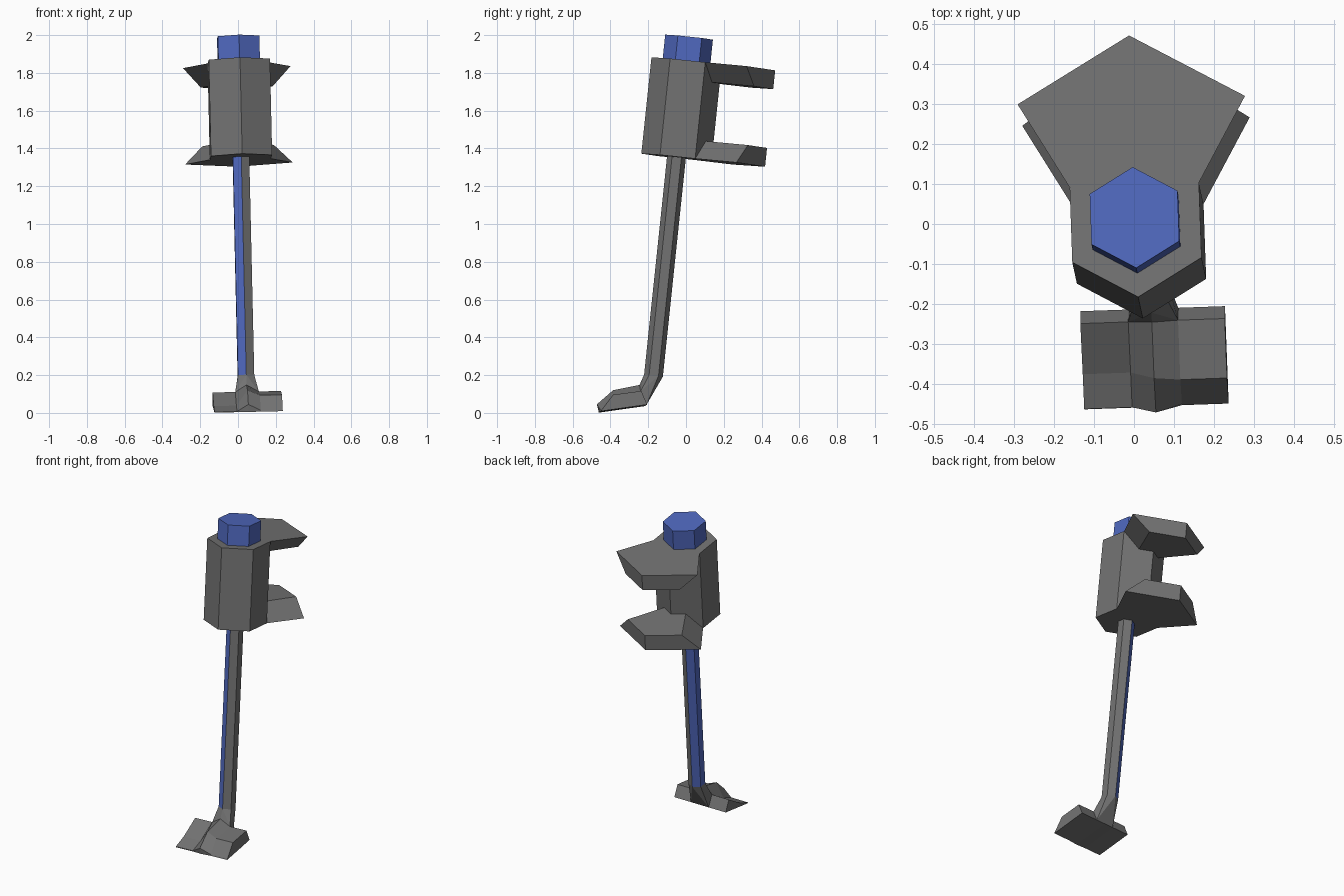
import bpy, bmesh
from math import radians, sin, cos
from mathutils import Matrix, Vector

if "Cube" in bpy.data.objects:
    bpy.data.objects.remove(bpy.data.objects["Cube"])


def material(name, color):
    mat = bpy.data.materials.new(name)
    mat.diffuse_color = (*color, 1)
    mat.use_nodes = True
    mat.node_tree.nodes["Principled BSDF"].inputs["Base Color"].default_value = mat.diffuse_color
    return mat


blue = material("blue", (0.08, 0.14, 0.52))
grey = material("dark_grey", (0.17, 0.17, 0.17))


def rot(deg, axis):
    return Matrix.Rotation(radians(deg), 4, axis)


# Tilted frame of the shaft: origin at the body's top centre, local z along the shaft
SHAFT = Matrix.Translation((0.004, 0.003, 1.863)) @ rot(-6, 'X') @ rot(-1.3, 'Y') @ rot(2, 'Z')
FOOT = Matrix.Translation((0.051, -0.33, 0)) @ rot(-1.3, 'Y') @ rot(2, 'Z')


def finish(name, bm, matrix, *mats):
    bmesh.ops.recalc_face_normals(bm, faces=bm.faces)
    mesh = bpy.data.meshes.new(name)
    bm.to_mesh(mesh)
    bm.free()
    mesh.transform(matrix)
    for mat in mats or (grey,):
        mesh.materials.append(mat)
    obj = bpy.data.objects.new(name, mesh)
    bpy.context.collection.objects.link(obj)
    return obj


def loft(rings):
    """Capped solid through equal-length closed rings; side faces come first."""
    bm = bmesh.new()
    rows = [[bm.verts.new(p) for p in ring] for ring in rings]
    n = len(rows[0])
    for a, b in zip(rows, rows[1:]):
        for i in range(n):
            j = (i + 1) % n
            bm.faces.new((a[i], a[j], b[j], b[i]))
    bm.faces.new(rows[0][::-1])
    bm.faces.new(rows[-1])
    return bm


def hexagon(r, z):
    angles = [radians(-90 + 60 * i) for i in range(6)]
    return [(r * cos(a), r * sin(a), z) for a in angles]


# Body and top cap
finish("body", loft([hexagon(0.187, -0.513), hexagon(0.187, 0)]), SHAFT)
finish("top_cap", loft([hexagon(0.127, -0.02), hexagon(0.127, 0.127)]), SHAFT, blue)

# Rod: right half grey, left half blue
ROD_END = -1.675
rod = finish("rod", loft([hexagon(0.05, ROD_END), hexagon(0.05, -0.5)]), SHAFT, grey, blue)
for i in (3, 4, 5):
    rod.data.polygons[i].material_index = 1


# Two pointed flanges, narrowing towards each other
def outline(root, corner, apex_y, z):
    (rx, ry), (cx, cy) = root, corner
    return [(rx, ry, z), (cx, cy, z), (0, apex_y, z), (-cx, cy, z), (-rx, ry, z)]


for name, z_wide, z_narrow in (("upper_flange", 0, -0.1), ("lower_flange", -0.513, -0.413)):
    wide = outline((0.161, 0.0935), (0.285, 0.309), 0.472, z_wide)
    narrow = outline((0.075, 0.142), (0.19, 0.363), 0.472, z_narrow)
    finish(name, loft([wide, narrow]), SHAFT)

# Foot: side profiles (y, z) swept across x; the left wing thins to a hollow blade
BASE_Y = 0.33
left = [(-0.212, 0.04), (-0.243, 0.112), (-0.37, 0.04), (-0.457, 0.009), (-0.458, 0.005)]
right = [(-0.212, 0.04), (-0.243, 0.112), (-0.392, 0.092), (-0.453, 0.012), (-0.456, 0.005)]
ridge = [(-0.212, 0.04), (-0.246, 0.148), (-0.386, 0.12), (-0.472, 0.045), (-0.462, 0.005)]
stations = [(-0.18, left), (-0.06, left), (0, ridge), (0.065, right), (0.182, right)]
finish("foot", loft([[(x, y + BASE_Y, z) for y, z in prof] for x, prof in stations]), FOOT)

# Neck: joins the end of the rod to the back of the foot
bm = bmesh.new()
for p in hexagon(0.05, ROD_END):
    bm.verts.new(SHAFT @ Vector(p))
for x, prof in stations[1:4]:
    for y, z in prof[:2]:
        bm.verts.new(FOOT @ Vector((x, y + BASE_Y, z)))
bmesh.ops.convex_hull(bm, input=bm.verts)
finish("neck", bm, Matrix.Identity(4))
